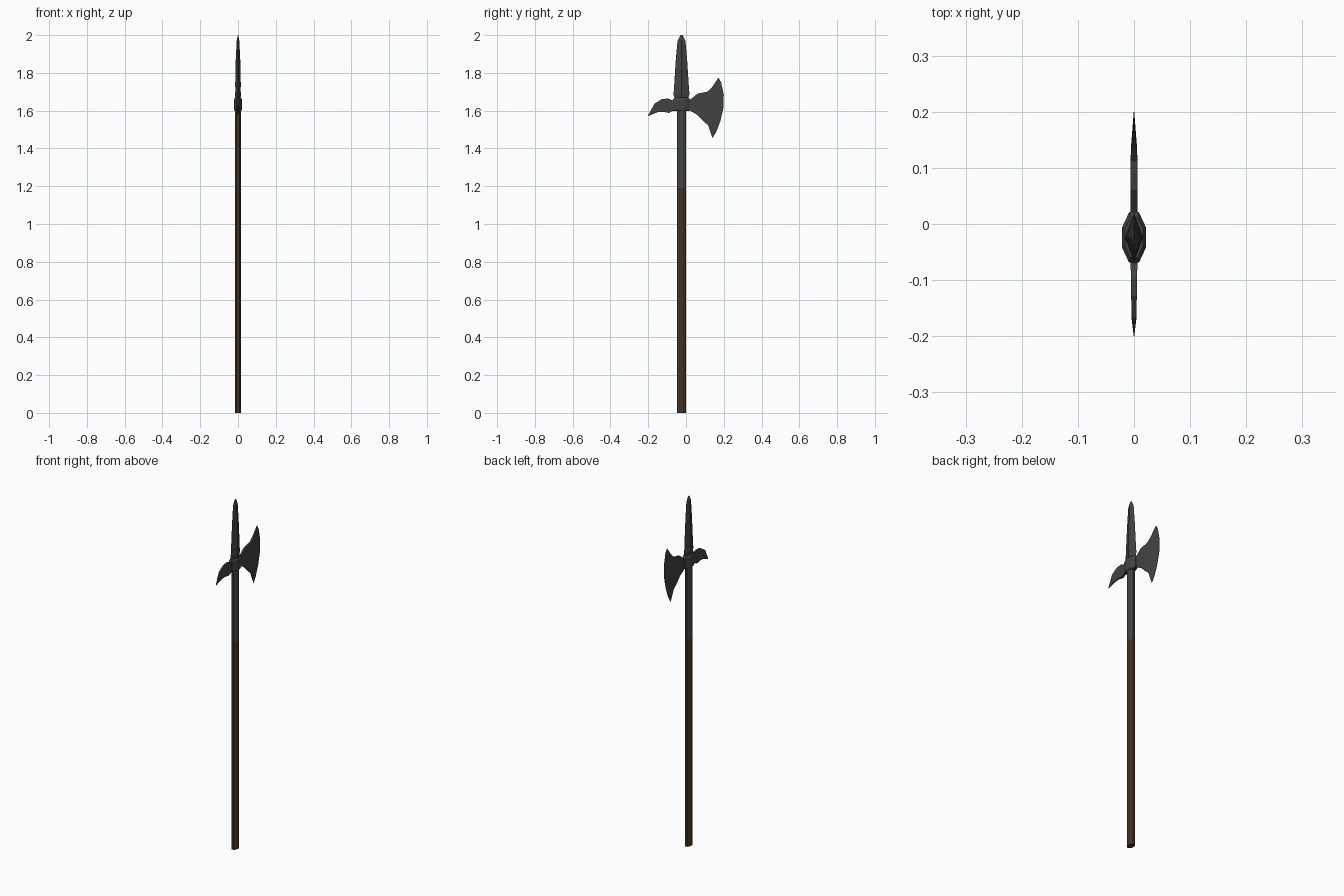
import bpy, bmesh, math

if "Cube" in bpy.data.objects:
    bpy.data.objects.remove(bpy.data.objects["Cube"])

CY = -0.024  # shaft axis sits slightly off the model centre


def material(name, rgb):
    m = bpy.data.materials.new(name)
    m.diffuse_color = (*rgb, 1)
    m.use_nodes = True
    m.node_tree.nodes["Principled BSDF"].inputs["Base Color"].default_value = m.diffuse_color
    return m


METAL = material("dark steel", (0.055, 0.055, 0.056))
WOOD = material("dark wood", (0.056, 0.031, 0.016))


def finish(name, bm, mats):
    bmesh.ops.remove_doubles(bm, verts=bm.verts, dist=1e-5)
    bmesh.ops.recalc_face_normals(bm, faces=bm.faces)
    me = bpy.data.meshes.new(name)
    bm.to_mesh(me)
    bm.free()
    for m in mats:
        me.materials.append(m)
    ob = bpy.data.objects.new(name, me)
    bpy.context.collection.objects.link(ob)
    return ob


def loft(name, sections, sides, mats, turn=0.0):
    """Stack of elliptical polygons: (z, half width x, half width y)."""
    bm = bmesh.new()
    k = 1 / math.cos(turn)
    rings = []
    for z, rx, ry in sections:
        ang = [turn + 2 * math.pi * i / sides for i in range(sides)]
        rings.append([bm.verts.new((rx * k * math.cos(a), CY + ry * k * math.sin(a), z))
                      for a in ang])
    for a, b in zip(rings, rings[1:]):
        for i in range(sides):
            j = (i + 1) % sides
            bm.faces.new((a[i], a[j], b[j], b[i]))
    bm.faces.new(rings[0])
    bm.faces.new(rings[-1])
    return finish(name, bm, mats)


def plate(name, rows):
    """Two-sided blade from rows of (y, z) points, each row with a half thickness."""
    bm = bmesh.new()
    right = [[bm.verts.new((h, y, z)) for y, z in pts] for h, pts in rows]
    left = [[bm.verts.new((-h, y, z)) for y, z in pts] for h, pts in rows]
    n, m = len(rows), len(rows[0][1])
    for g in (right, left):
        for i in range(n - 1):
            for j in range(m - 1):
                bm.faces.new((g[i][j], g[i + 1][j], g[i + 1][j + 1], g[i][j + 1]))
    for j in (0, m - 1):
        for i in range(n - 1):
            bm.faces.new((right[i][j], right[i + 1][j], left[i + 1][j], left[i][j]))
    for i in (0, n - 1):
        for j in range(m - 1):
            bm.faces.new((right[i][j], right[i][j + 1], left[i][j + 1], left[i][j]))
    return finish(name, bm, [METAL])


def column(top, bottom, count):
    return [tuple(t + (b - t) * i / (count - 1) for t, b in zip(top, bottom))
            for i in range(count)]


# Shaft, with steel langets on the two broad sides near the head
shaft = loft("shaft", [(0, .016, .024), (1.19, .016, .024), (1.62, .016, .024)],
             8, [WOOD, METAL], math.pi / 8)
for f in shaft.data.polygons:
    if f.center.z > 1.19 and abs(f.normal.x) > 0.5:
        f.material_index = 1

# Socket collar
loft("collar", [(1.597, .017, .040), (1.605, .021, .045), (1.66, .021, .045),
                (1.67, .016, .036)], 8, [METAL], math.pi / 8)

# Spear point with a flared, ridged base
loft("spear_point", [(1.66, .013, .034), (1.69, .016, .044), (1.71, .013, .039),
                     (1.73, .015, .039), (1.87, .012, .030), (1.97, .007, .021),
                     (2.0, .001, .006)], 4, [METAL])

# Axe blade, thinning to a curved cutting edge
edge = [(.172, 1.775), (.186, 1.75), (.2, 1.683), (.198, 1.614),
        (.182, 1.545), (.160, 1.487), (.14, 1.455)]
N = len(edge)
plate("axe_blade", [
    (.006, column((.0, 1.652), (.0, 1.602), N)),
    (.006, column((.022, 1.658), (.022, 1.600), N)),
    (.006, column((.061, 1.69), (.061, 1.577), N)),
    (.006, column((.112, 1.70), (.093, 1.543), N)),
    (.0055, column((.138, 1.724), (.118, 1.522), N)),
    (.0005, edge)])

# Back spike, hooked downward
plate("back_spike", [
    (.006, [(-.045, 1.655), (-.045, 1.603)]),
    (.006, [(-.072, 1.655), (-.072, 1.598)]),
    (.0055, [(-.095, 1.664), (-.090, 1.588)]),
    (.005, [(-.128, 1.661), (-.120, 1.594)]),
    (.0045, [(-.167, 1.637), (-.150, 1.592)]),
    (.0005, [(-.2, 1.576), (-.198, 1.572)])])
